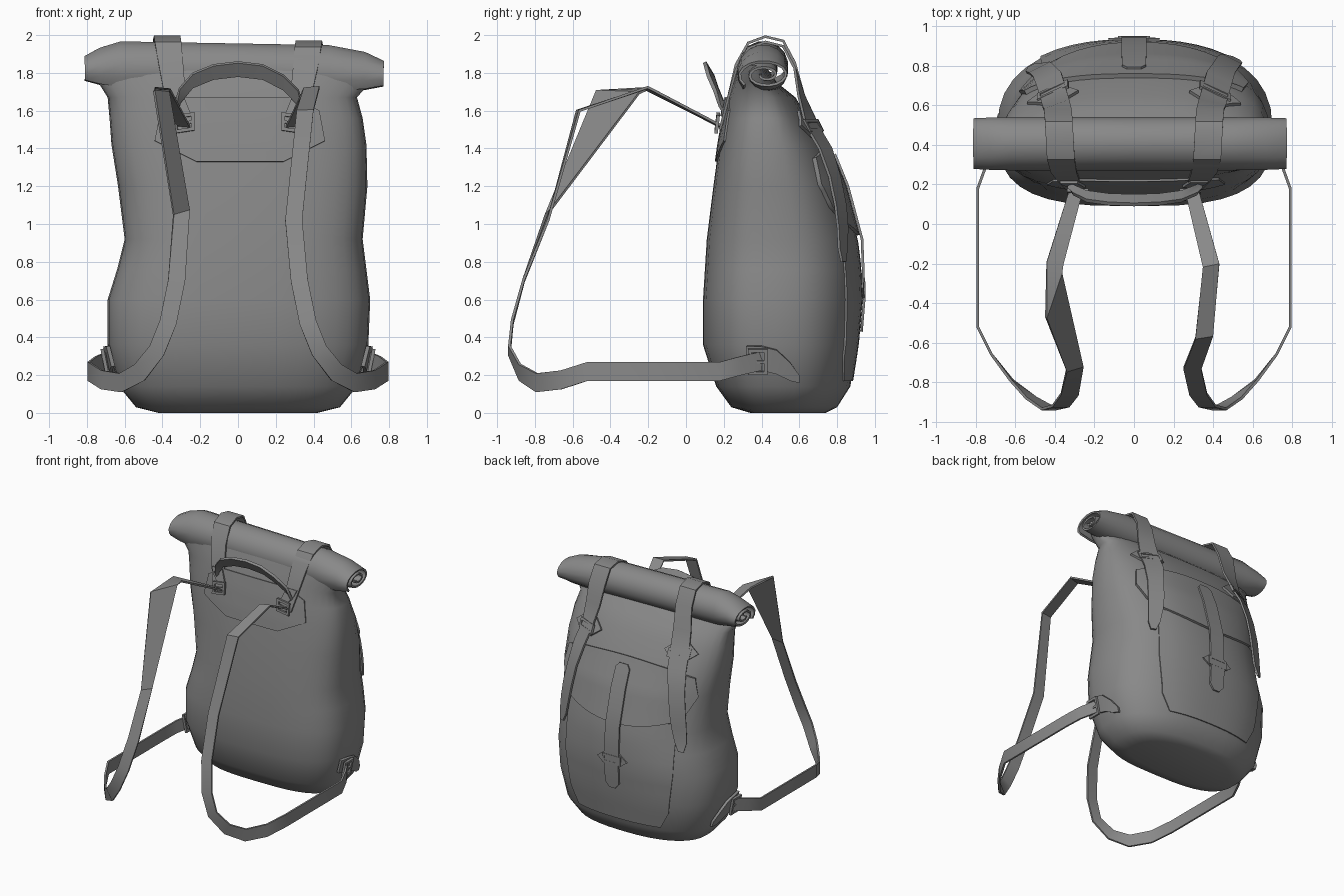
import bpy, math
from mathutils import Vector as V

if "Cube" in bpy.data.objects:
    bpy.data.objects.remove(bpy.data.objects["Cube"])

# Body sections: z, x centre, half width, y front, y widest, y back
SEC = [(0.0, 0, .42, .34, .5, .74), (.03, 0, .54, .24, .5, .80), (.14, 0, .63, .16, .49, .87),
       (.36, 0, .69, .09, .48, .905), (.6, .005, .695, .09, .48, .925), (.76, .02, .66, .10, .48, .92),
       (.92, .03, .63, .11, .48, .90), (1.2, .025, .66, .145, .46, .825), (1.42, .005, .675, .175, .44, .735),
       (1.56, -.01, .67, .20, .43, .645), (1.67, -.03, .66, .225, .41, .58), (1.75, -.02, .72, .25, .38, .48),
       (1.84, -.02, .76, .28, .36, .42)]
GREY = bpy.data.materials.new("dark_grey")
GREY.diffuse_color = (.25, .25, .25, 1)
GREY.use_nodes = True
GREY.node_tree.nodes["Principled BSDF"].inputs["Base Color"].default_value = GREY.diffuse_color


def section(z):
    for p, q in zip(SEC, SEC[1:]):
        if z <= q[0]:
            f = max(0, (z - p[0]) / (q[0] - p[0]))
            return [a + (b - a) * f for a, b in zip(p, q)]
    return SEC[-1]


def surf(x, z, side=1, off=0.0):
    """Point on the back (+y, side 1) or front (-y, side -1) of the body."""
    _, cx, a, yf, cy, yb = section(z)
    n, d = (2.4, yb - cy) if side > 0 else (3.0, cy - yf)
    t = min(1, abs((x - cx) / a))
    return V((x, cy + side * (d * (1 - t ** n) ** (1 / n) + off), z))


def flank(s, y, z, off):
    """Point on the left or right flank of the body."""
    _, cx, a, yf, cy, yb = section(z)
    n, d = (2.4, yb - cy) if y > cy else (3.0, cy - yf)
    t = min(1, abs(y - cy) / d)
    return V((cx + s * (a * (1 - t ** n) ** (1 / n) + off), y, z))


def make(name, verts, faces, thick=0, angle=40):
    me = bpy.data.meshes.new(name)
    me.from_pydata([tuple(v) for v in verts], [], faces)
    me.materials.append(GREY)
    ob = bpy.data.objects.new(name, me)
    bpy.context.collection.objects.link(ob)
    bpy.ops.object.select_all(action='DESELECT')
    ob.select_set(True)
    bpy.context.view_layer.objects.active = ob
    bpy.ops.object.mode_set(mode='EDIT')
    bpy.ops.mesh.select_all(action='SELECT')
    bpy.ops.mesh.normals_make_consistent(inside=False)
    bpy.ops.object.mode_set(mode='OBJECT')
    if thick:
        m = ob.modifiers.new("thickness", 'SOLIDIFY')
        m.thickness, m.offset = thick, 0
        bpy.ops.object.modifier_apply(modifier=m.name)
    bpy.ops.object.shade_smooth_by_angle(angle=math.radians(angle))
    return ob


def grid_faces(rows, cols, wrap=False):
    return [(r * cols + c, r * cols + (c + 1) % cols, (r + 1) * cols + (c + 1) % cols, (r + 1) * cols + c)
            for r in range(rows - 1) for c in range(cols if wrap else cols - 1)]


def ribbon(name, pts, width=.1, dirs=None, thick=.014):
    """Flat strap through points, with a width and a width direction at each."""
    verts = []
    for i, p in enumerate(pts):
        w = width[i] if isinstance(width, list) else width
        d = V(dirs[i] if dirs else (1, 0, 0)).normalized() * w / 2
        verts += [V(p) - d, V(p) + d]
    return make(name, verts, grid_faces(len(pts), 2), thick)


def patch(name, rows, side=1, off=.01, thick=.03, cx=0, sub=4, cols=13):
    """Panel lying on the body; rows are (z, half width, upward bend at the sides)."""
    fine = [[a + (b - a) * k / sub for a, b in zip(p, q)] for p, q in zip(rows, rows[1:]) for k in range(sub)]
    fine.append(list(rows[-1]))
    verts = []
    for z, hw, bend in fine:
        for c in range(cols):
            u = c / (cols - 1) * 2 - 1
            verts.append(surf(cx + u * hw, z + bend * u * u, side, off))
    return make(name, verts, grid_faces(len(fine), cols), thick)


def frame(name, c, u, v, hw, hh, bar=.018, prong=True):
    """Rectangular buckle ring, optionally with a prong."""
    c, u, v = V(c), V(u).normalized(), V(v).normalized()
    verts = [c + u * sx * (hw - i * bar) + v * sz * (hh - i * bar)
             for i in (0, 1) for sx, sz in ((-1, -1), (1, -1), (1, 1), (-1, 1))]
    make(name, verts, [(i, (i + 1) % 4, (i + 1) % 4 + 4, i + 4) for i in range(4)], bar)
    if prong:
        ribbon(name + "_prong", [c - u * (hw - bar), c + u * (hw - bar)], .014, [v, v], .014)


# Main bag
N = 36
verts = []
for z, cx, a, yf, cy, yb in SEC:
    for i in range(N):
        t = 2 * math.pi * i / N
        c, s = math.cos(t), math.sin(t)
        n, d = (2.4, yb - cy) if s > 0 else (3.0, cy - yf)
        verts.append((cx + math.copysign(a * abs(c) ** (2 / n), c), cy + math.copysign(d * abs(s) ** (2 / n), s), z))
faces = grid_faces(len(SEC), N, True)
faces += [tuple(range(N))[::-1], tuple(range((len(SEC) - 1) * N, len(SEC) * N))]
make("bag_body", verts, faces, angle=60)

# Rolled top: a spiral profile swept along x, flattened at the ends
M = 34
stations = [(-.81, .5, .95), (-.73, .78, .98), (-.62, 1, 1), (0, 1, 1), (.48, 1, 1), (.67, .8, .98), (.77, .52, .95)]
verts = []
for x, sz, sy in stations:
    for i in range(M):
        f = i / (M - 1)
        th, r = -.7 + 13.2 * f, .15 - .122 * f
        zc = 1.817 - .03 * (1 - sz) - .018 * x
        verts.append((x, .42 - r * sy * math.cos(th), zc + 1.04 * r * sz * math.sin(th)))
make("roll_top", verts, grid_faces(len(stations), M), .014, 50)

# Back pocket, its flap and the front reinforcement panel
patch("pocket", [(1.0, .46, 0), (.6, .47, 0), (.3, .43, 0), (.17, .36, 0)], off=.0, thick=.02)
patch("pocket_flap", [(1.42, .42, -.03), (1.38, .55, -.03), (1.2, .575, .01), (1.04, .52, .05), (.94, .42, .07)],
      off=.014, thick=.024)
patch("front_panel", [(1.67, .28, 0), (1.6, .42, 0), (1.44, .45, 0), (1.33, .23, 0)], -1, .004, .012, .01)


def buckle_patch(name, x, z, off):
    patch(name, [(z + .08, .03, 0), (z, .13, 0), (z - .06, .05, 0)], 1, off, .016, x, 2, 7)


# Pocket closing strap
zs = [1.37, 1.34, 1.2, 1.05, .92, .76, .6, .47, .43]
ribbon("pocket_strap", [surf(0, z, 1, .026 if z < .9 else .04) - V((0, .008, 0)) for z in zs],
       [.07, .12] + [.125] * 5 + [.12, .05])
buckle_patch("pocket_buckle_patch", 0, .66, .012)
frame("pocket_buckle", surf(0, .66, 1, .018), (1, 0, 0), (0, 0, 1), .08, .035, prong=False)

for s, tag in ((-1, "left"), (1, "right")):
    # Closing strap running over the roll and hanging down the back
    dz = -.014 * s
    over = [(.30, .18, 1.5), (.33, .222, 1.66), (.355, .265, 1.83), (.37, .33, 1.945), (.375, .42, 1.978),
            (.38, .515, 1.955), (.385, .575, 1.84), (.395, .61, 1.68)]
    pts = [V((s * x, y, z + (dz if z > 1.8 else 0))) for x, y, z in over]
    pts += [surf(s * x, z, 1, o) for x, z, o in ((.41, 1.52, .03), (.43, 1.4, .04), (.455, 1.25, .042),
                                               (.475, 1.1, .042), (.49, .98, .038), (.505, .87, .03), (.515, .8, .03))]
    slant = [(1, 0, 0)] * 7 + [(1, -.2 * s, 0)] + [(1, -.5 * s, 0)] * 7
    ribbon(tag + "_closing_strap", pts, [.09, .11, .13] + [.14] * 7 + [.12, .12, .11, .09, .04], slant)
    buckle_patch(tag + "_closing_buckle_patch", s * .41, 1.52, .012)
    frame(tag + "_closing_buckle", surf(s * .41, 1.52, 1, .035), (1, -.45 * s, 0), (0, -.5, 1), .085, .035, prong=False)

    # Ring and tab where the shoulder strap is anchored
    frame(tag + "_strap_ring", (s * .285, .165, 1.535), (1, 0, -.15 * s), (0, .12, 1), .055, .048)
    ribbon(tag + "_strap_tab", [surf(s * .28, 1.57, -1, .02), surf(s * .31, 1.62, -1, .02),
                                surf(s * .33, 1.67, -1, .02)], [.07, .09, .09])

    # Shoulder strap hanging forward and looping back to the bottom side
    path = [(.29, .18, 1.52), (.39, -.21, 1.72), (.355, -.57, 1.6), (.295, -.73, 1.02), (.325, -.86, .7),
            (.37, -.92, .48), (.43, -.935, .33), (.52, -.88, .215), (.62, -.79, .16), (.72, -.66, .175),
            (.79, -.52, .22), (.79, .18, .22), (.75, .29, .25), (.69, .40, .275)]
    dirs = [(1, 0, .1), (1, .2, .1), (1, .15, 0), (1, 0, 0), (1, 0, .1), (1, 0, .3), (1, 0, .7),
            (.6, 0, 1), (.1, 0, 1)] + [(0, 0, 1)] * 5
    width = [.07, .085, .09] + [.09] * 4 + [.1] * 7
    if s < 0:  # this strap is twisted at the shoulder
        path[1], path[2] = (.40, -.2, 1.715), (.405, -.36, 1.7)
        path[3] = (.30, -.73, 1.06)
        dirs[2], width[2] = (.35, -1, .05), .24
        dirs[3] = (1, -.3, -.3)
    ribbon(tag + "_shoulder_strap", [(s * x, y, z) for x, y, z in path], width,
           [(s * x, y, z) for x, y, z in dirs])

    # Bottom side tab and buckle
    tab = [flank(s, y, z, .02) for y, z in ((.32, .30), (.40, .29), (.48, .27), (.55, .22), (.60, .18))]
    ribbon(tag + "_side_tab", tab, [.11, .13, .13, .10, .04], [(s * .25, 0, 1)] * 5, .02)
    frame(tag + "_side_buckle", flank(s, .38, .27, .045), (0, 1, 0), (s * .2, 0, 1), .052, .07)

# Carry handle
arc = [(-.33, .2, 1.6), (-.31, .175, 1.68), (-.24, .14, 1.76), (-.13, .125, 1.805), (0, .12, 1.82),
       (.13, .125, 1.805), (.24, .14, 1.75), (.32, .175, 1.67), (.34, .2, 1.59)]
ribbon("carry_handle", arc, .085, [(0, .6, -1)] * 9, .02)
